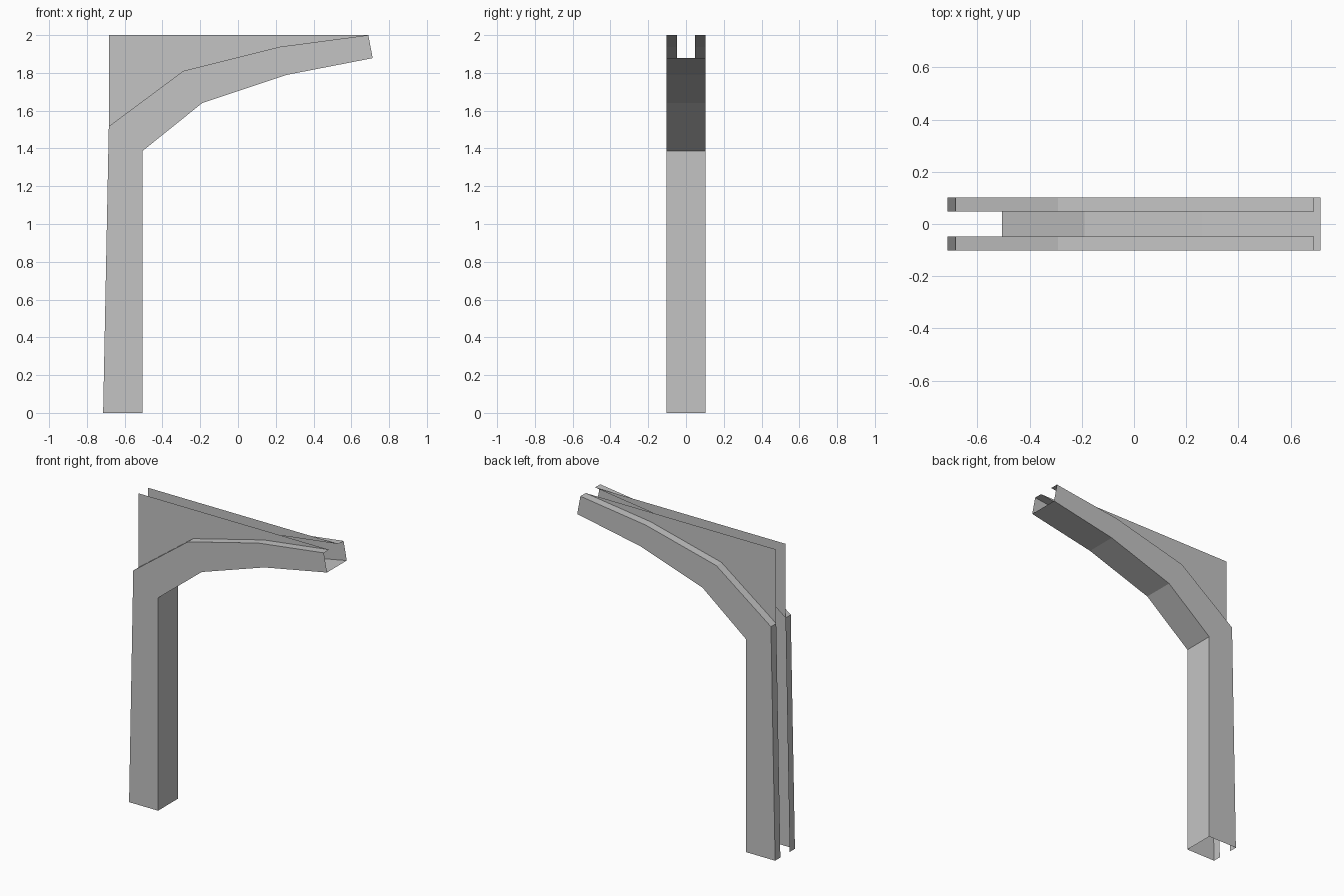
import bpy
import bmesh

cube = bpy.data.objects.get("Cube")
if cube:
    bpy.data.objects.remove(cube, do_unlink=True)

HALF, LIP = 0.102, 0.048   # half depth of the channel, half gap between the lips
TOP = 2.0

# Side profiles (x, z) from the foot to the tip of the arm
outer = [(-0.714, 0), (-0.684, 1.517), (-0.29, 1.81), (0.22, 1.938), (0.69, TOP)]
inner = [(-0.505, 0), (-0.505, 1.387), (-0.19, 1.64), (0.26, 1.79), (0.713, 1.878)]

steel = bpy.data.materials.new("grey steel")
steel.use_nodes = True
grey = (0.55, 0.55, 0.55, 1)
steel.diffuse_color = grey
steel.node_tree.nodes["Principled BSDF"].inputs["Base Color"].default_value = grey


def finish(name, bm):
    mesh = bpy.data.meshes.new(name)
    bm.to_mesh(mesh)
    bm.free()
    mesh.materials.append(steel)
    obj = bpy.data.objects.new(name, mesh)
    bpy.context.collection.objects.link(obj)
    return obj


# Open sheet channel: lip, side, web, side, lip swept up the column and along the arm
bm = bmesh.new()
section = [(outer, -LIP), (outer, -HALF), (inner, -HALF),
           (inner, HALF), (outer, HALF), (outer, LIP)]
rails = [[bm.verts.new((x, y, z)) for x, z in path] for path, y in section]
for a, b in zip(rails, rails[1:]):
    for i in range(len(a) - 1):
        bm.faces.new((a[i], b[i], b[i + 1], a[i + 1]))
finish("channel_frame", bm)

# Gusset plates rising from the lip edges to the level top
for name, y in (("front_gusset", -LIP), ("back_gusset", LIP)):
    bm = bmesh.new()
    outline = outer[1:] + [(outer[1][0], TOP)]
    face = bm.faces.new([bm.verts.new((x, y, z)) for x, z in outline])
    if y > 0:
        face.normal_flip()
    finish(name, bm)
